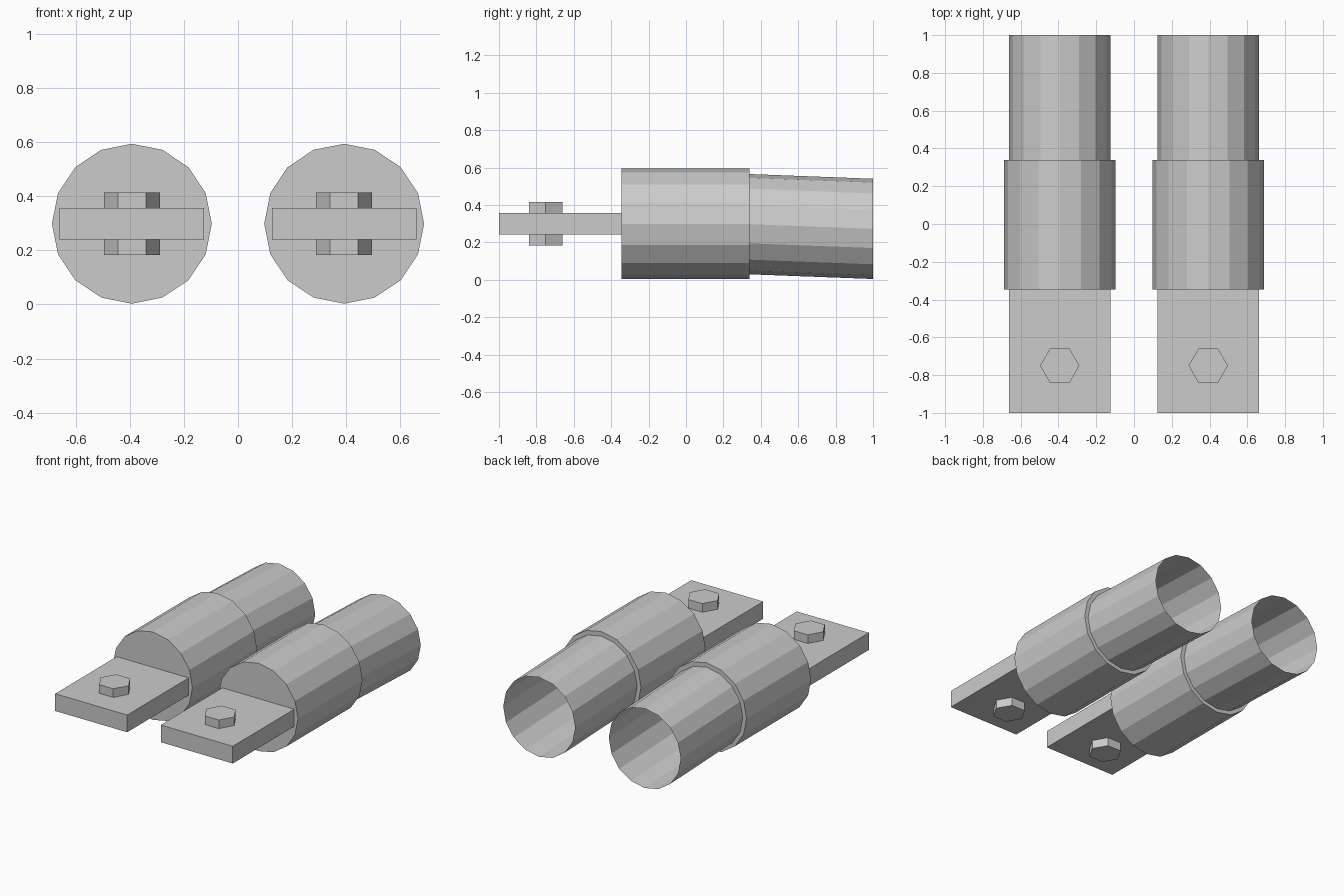
import bpy, bmesh, math
from mathutils import Matrix, Vector

if "Cube" in bpy.data.objects:
    bpy.data.objects.remove(bpy.data.objects["Cube"])

CX, CZ = 0.393, 0.299   # centre line of the right-hand connector


def finish(name, bm):
    """Make an object and mirror it to the left side."""
    bmesh.ops.recalc_face_normals(bm, faces=bm.faces)
    mesh = bpy.data.meshes.new(name)
    bm.to_mesh(mesh)
    bm.free()
    obj = bpy.data.objects.new(name, mesh)
    bpy.context.collection.objects.link(obj)
    obj.modifiers.new("mirror", 'MIRROR').use_axis[0] = True
    return obj


def prism(sides, radius, depth, matrix, caps=True):
    bm = bmesh.new()
    bmesh.ops.create_cone(bm, cap_ends=caps, segments=sides, radius1=radius,
                          radius2=radius, depth=depth, matrix=matrix)
    return bm


along_y = Matrix.Rotation(math.radians(90), 4, 'X')

# Sixteen-sided collar with closed ends
finish("collar", prism(16, 0.296, 0.686,
                       Matrix.Translation((CX, -0.003, CZ)) @ along_y))

# Open thin sleeve, sagging slightly towards the back
bm = prism(16, 0.268, 0.66, Matrix.Translation((CX, 0.67, CZ)) @ along_y, False)
for v in bm.verts:
    v.co.z -= 0.002 if v.co.y < 0.67 else 0.027
finish("cable_sleeve", bm)

# Flat terminal tongue
bm = bmesh.new()
bmesh.ops.create_cube(bm, size=1, matrix=Matrix.Translation((CX, -0.673, CZ))
                      @ Matrix.Diagonal((0.536, 0.654, 0.116, 1)))
finish("terminal_tongue", bm)

# Hexagonal bolt through the tongue, corners pointing sideways
bm = prism(6, 0.104, 0.232, Matrix.Translation((CX, -0.75, CZ))
           @ Matrix.Rotation(math.radians(30), 4, 'Z'))
if max(v.co.x for v in bm.verts) - CX < 0.1:
    bmesh.ops.rotate(bm, verts=bm.verts, cent=Vector((CX, -0.75, CZ)),
                     matrix=Matrix.Rotation(math.radians(30), 3, 'Z'))
finish("bolt", bm)
